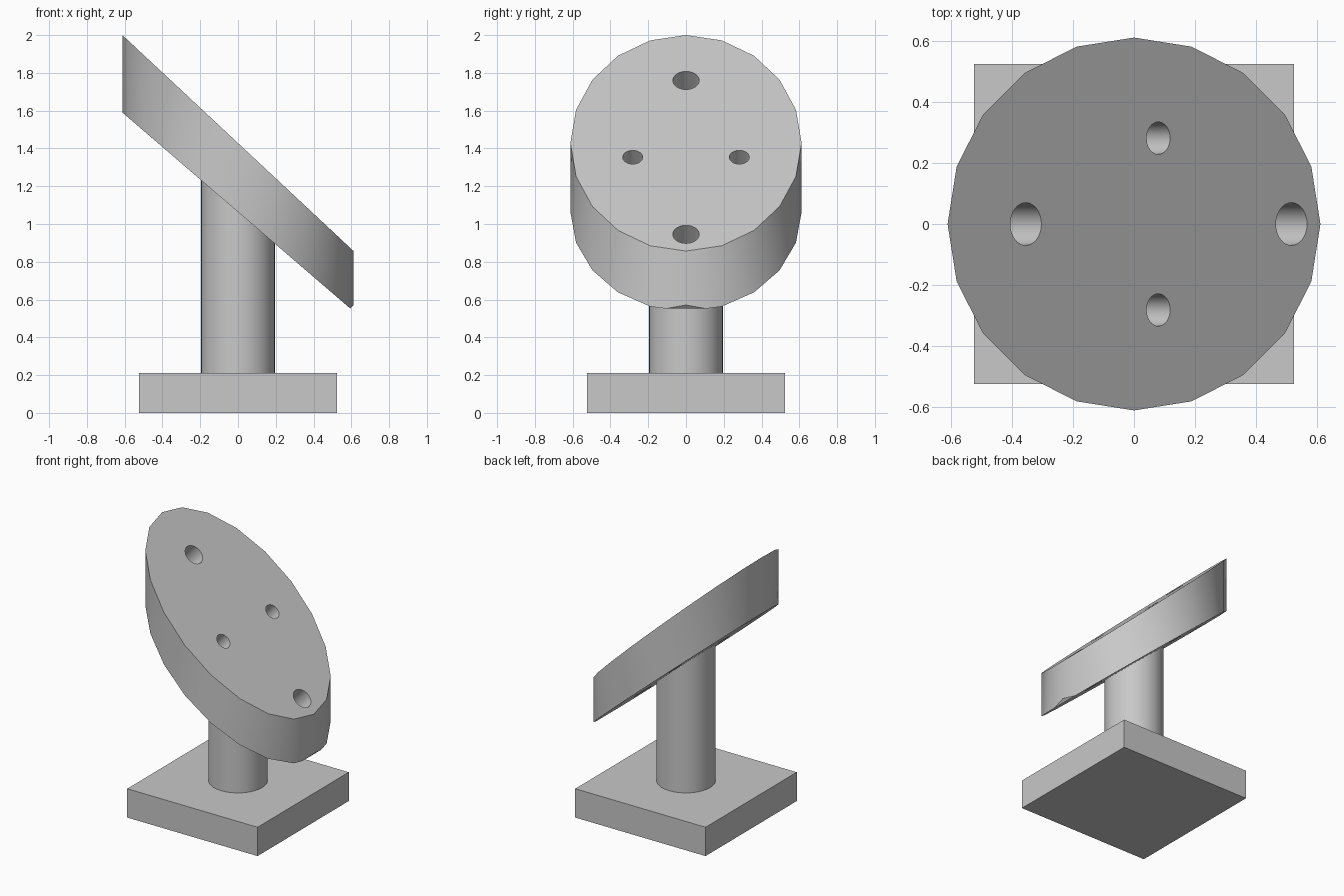
import bpy
import bmesh
from math import atan, radians
from mathutils import Matrix, Vector

cube = bpy.data.objects.get("Cube")
if cube:
    bpy.data.objects.remove(cube, do_unlink=True)

# One plain grey for the whole mount
grey = bpy.data.materials.new("light_grey")
grey.use_nodes = True
colour = (0.58, 0.58, 0.58, 1)
grey.diffuse_color = colour
grey.node_tree.nodes["Principled BSDF"].inputs["Base Color"].default_value = colour


def add_object(name, bm):
    mesh = bpy.data.meshes.new(name)
    bmesh.ops.recalc_face_normals(bm, faces=bm.faces)
    bm.to_mesh(mesh)
    bm.free()
    mesh.materials.append(grey)
    obj = bpy.data.objects.new(name, mesh)
    bpy.context.collection.objects.link(obj)
    return obj


def cylinder(bm, radius, bottom, top, sides):
    bmesh.ops.create_cone(bm, cap_ends=True, segments=sides, radius1=radius,
                          radius2=radius, depth=top - bottom,
                          matrix=Matrix.Translation((0, 0, (top + bottom) / 2)))


def slice_off(bm, point, normal):
    """Remove everything on the normal's side of a plane and cap the cut."""
    geom = bm.verts[:] + bm.edges[:] + bm.faces[:]
    cut = bmesh.ops.bisect_plane(bm, geom=geom, plane_co=point, plane_no=normal,
                                 clear_outer=True)["geom_cut"]
    edges = [e for e in cut if isinstance(e, bmesh.types.BMEdge)]
    bmesh.ops.contextual_create(bm, geom=edges)


def select_only(obj):
    bpy.ops.object.select_all(action="DESELECT")
    obj.select_set(True)
    bpy.context.view_layer.objects.active = obj


# Square base
bm = bmesh.new()
bmesh.ops.create_cube(bm, size=1, matrix=Matrix.Translation((0, 0, 0.105))
                      @ Matrix.Diagonal((1.05, 1.05, 0.21, 1)))
add_object("base", bm)

# Round post, ending inside the head
bm = bmesh.new()
cylinder(bm, 0.195, 0.2, 1.238, 48)
post = add_object("post", bm)

# Slanted head: upright prism cut by two tilted planes, lower tip trimmed
R, TOP, SLOPE, UNDER = 0.612, 2.0, 0.934, 0.86
bm = bmesh.new()
cylinder(bm, R, 0.2, 2.4, 20)
slice_off(bm, (-R, 0, TOP), (SLOPE, 0, 1))
slice_off(bm, (-R, 0, 1.59), (-UNDER, 0, -1))
slice_off(bm, (0.595, 0, 0.552), (0.018, 0, -0.016))
head = add_object("head", bm)

# Four bolt holes, square to the slanted face
bm = bmesh.new()
tilt = Matrix.Rotation(atan(SLOPE), 4, "Y")
for x, y, r in ((-0.355, 0, 0.07), (0.517, 0, 0.07),
                (0.08, 0.282, 0.053), (0.08, -0.282, 0.053)):
    centre = Vector((x, y, TOP - SLOPE * (x + R)))
    bmesh.ops.create_cone(bm, cap_ends=True, segments=32, radius1=r, radius2=r,
                          depth=1, matrix=Matrix.Translation(centre) @ tilt)
cutter = add_object("hole_cutter", bm)
cutter.hide_render = True

select_only(head)
drill = head.modifiers.new("bolt_holes", "BOOLEAN")
drill.operation = "DIFFERENCE"
drill.solver = "EXACT"
drill.object = cutter
bpy.ops.object.modifier_apply(modifier=drill.name)
bpy.data.objects.remove(cutter, do_unlink=True)

# Smooth the round walls, keep the rims sharp
for obj in (post, head):
    select_only(obj)
    bpy.ops.object.shade_smooth_by_angle(angle=radians(30))
